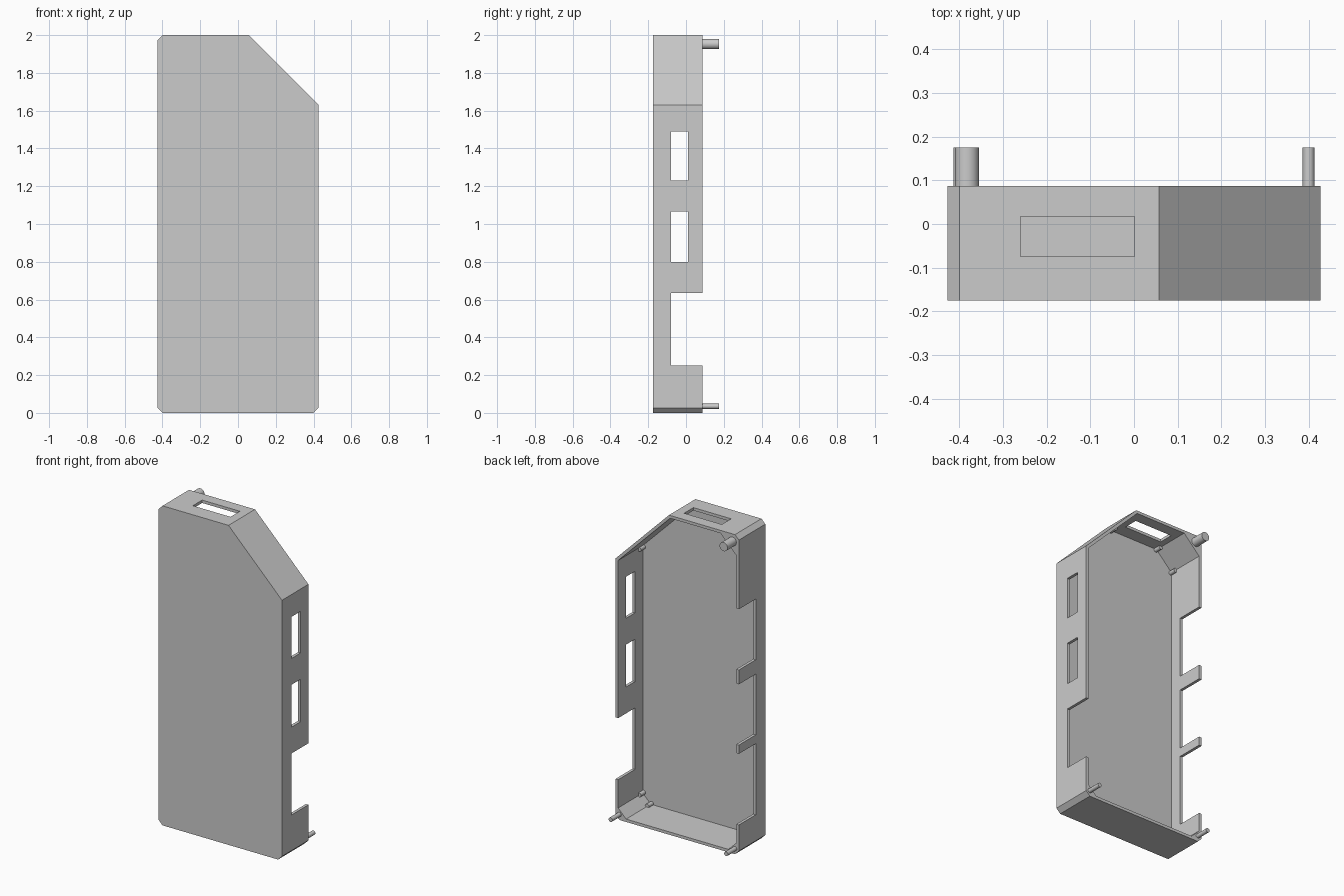
import bpy
import bmesh

cube = bpy.data.objects.get("Cube")
if cube:
    bpy.data.objects.remove(cube, do_unlink=True)

grey = bpy.data.materials.new("plain grey")
grey.use_nodes = True
colour = (0.6, 0.6, 0.6, 1)
grey.diffuse_color = colour
grey.node_tree.nodes["Principled BSDF"].inputs["Base Color"].default_value = colour

FRONT, BACK, PEG_END = -0.175, 0.087, 0.175
HALF, TOP, WALL = 0.427, 2.0, 0.018
INNER = HALF - WALL
FLOOR = FRONT + WALL


def prism(name, profile, y0, y1):
    """Extrude an x-z outline along y."""
    bm = bmesh.new()
    face = bm.faces.new([bm.verts.new((x, y0, z)) for x, z in profile])
    new = bmesh.ops.extrude_face_region(bm, geom=[face])["geom"]
    moved = [v for v in new if isinstance(v, bmesh.types.BMVert)]
    bmesh.ops.translate(bm, verts=moved, vec=(0, y1 - y0, 0))
    bmesh.ops.recalc_face_normals(bm, faces=bm.faces)
    mesh = bpy.data.meshes.new(name)
    bm.to_mesh(mesh)
    bm.free()
    mesh.materials.append(grey)
    obj = bpy.data.objects.new(name, mesh)
    bpy.context.collection.objects.link(obj)
    return obj


def cut(target, cutter):
    """Subtract the cutter and discard it."""
    cutter.hide_render = True
    mod = target.modifiers.new("cut", "BOOLEAN")
    mod.operation = "DIFFERENCE"
    mod.solver = "EXACT"
    mod.object = cutter
    bpy.context.view_layer.objects.active = target
    bpy.ops.object.modifier_apply(modifier=mod.name)
    bpy.data.objects.remove(cutter, do_unlink=True)


def cut_box(target, x0, x1, y0, y1, z0, z1):
    cut(target, prism("cutter", [(x0, z0), (x1, z0), (x1, z1), (x0, z1)], y0, y1))


def peg(name, x, z, radius, y0, y1, sides):
    """Round pin pointing backwards."""
    bpy.ops.mesh.primitive_cylinder_add(
        vertices=sides, radius=radius, depth=y1 - y0,
        location=(x, (y0 + y1) / 2, z), rotation=(1.5707963, 0, 0))
    obj = bpy.context.object
    obj.name = name
    obj.data.materials.append(grey)
    bpy.ops.object.shade_smooth_by_angle()


# Shell: outline with one large sloped corner and three small chamfers
c = 0.027
outer = [(-HALF, c), (-HALF + c, 0), (HALF - c, 0), (HALF, c),
         (HALF, 1.63), (0.057, TOP), (-HALF + c, TOP), (-HALF, TOP - c)]
shell = prism("case_shell", outer, FRONT, BACK)

# Cavity, leaving solid corners behind the pins
low, high, g, big = WALL, TOP - WALL, 0.055, 0.11
slope_low = (INNER, 1.622)
slope_high = (0.049, high)
inner = [(-INNER, low + g), (-INNER + g, low), (INNER - g, low), (INNER, low + g),
         slope_low, slope_high, (-INNER + big, high), (-INNER, high - big)]
cut(shell, prism("cavity_cutter", inner, FLOOR, BACK + 0.1))

# Left wall: two windows and one open notch
for z0, z1, y1 in [(1.23, 1.49, 0.01), (0.8, 1.065, 0.01), (0.25, 0.635, 0.2)]:
    cut_box(shell, INNER - 0.01, 0.5, -0.08, y1, z0, z1)

# Right wall: three open notches
for z0, z1 in [(1.16, 1.54), (0.69, 1.07), (0.19, 0.635)]:
    cut_box(shell, -0.5, -INNER + 0.01, -0.08, 0.2, z0, z1)

# Top slot
cut_box(shell, -0.26, 0.001, -0.075, 0.017, high - 0.01, 2.1)

# Locating pins on the back rim
peg("large_pin", -0.3825, 1.953, 0.0275, BACK - 0.01, PEG_END, 32)
for side, label in [(-1, "right"), (1, "left")]:
    peg("lower_pin_" + label, side * 0.4, 0.035, 0.0135, BACK - 0.01, PEG_END, 12)

# Short studs in the corners of the cavity
for i, (x, z) in enumerate(inner):
    inset = 0.006
    peg("corner_stud_%d" % (i + 1), x - inset * (1 if x > 0 else -1),
        z + inset * (1 if z < 1 else -1), 0.0135, FLOOR - 0.005, FLOOR + 0.045, 12)
